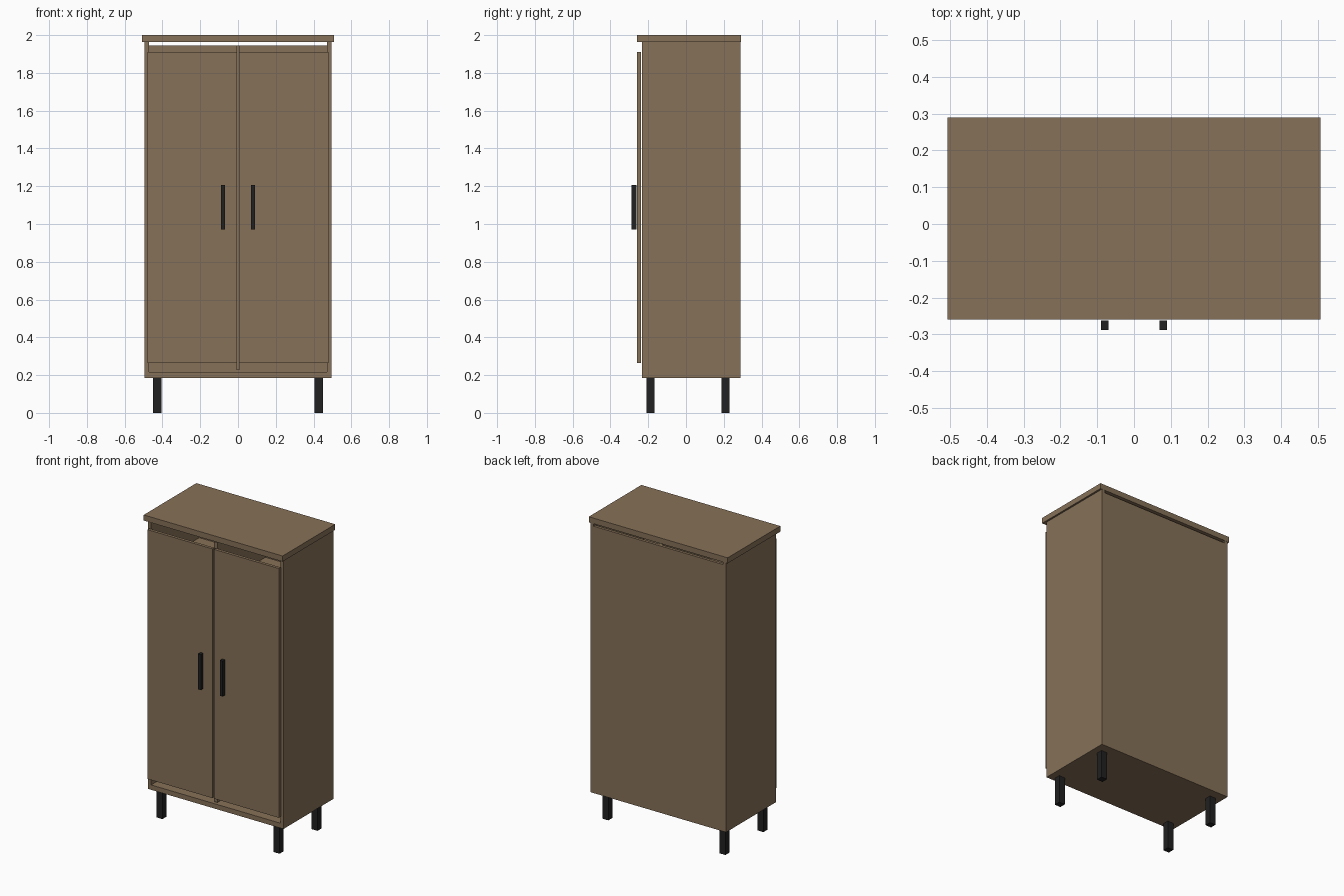
import bpy

cube = bpy.data.objects.get("Cube")
if cube:
    bpy.data.objects.remove(cube, do_unlink=True)


def make_material(name, rgb):
    mat = bpy.data.materials.new(name)
    mat.use_nodes = True
    mat.diffuse_color = (*rgb, 1)
    bsdf = next(n for n in mat.node_tree.nodes if n.type == 'BSDF_PRINCIPLED')
    bsdf.inputs["Base Color"].default_value = (*rgb, 1)
    bsdf.inputs["Roughness"].default_value = 0.7
    return mat


wood = make_material("brown wood", (0.24, 0.165, 0.096))
black = make_material("black metal", (0.015, 0.015, 0.015))


def box(name, x, y, z, mat):
    """Flat-sided box between the given (min, max) limits on each axis."""
    spans = [(min(s), max(s)) for s in (x, y, z)]
    bpy.ops.mesh.primitive_cube_add(size=1, location=[(a + b) / 2 for a, b in spans])
    obj = bpy.context.object
    obj.name = name
    obj.scale = [b - a for a, b in spans]
    bpy.ops.object.transform_apply(location=False, rotation=False, scale=True)
    obj.data.materials.append(mat)
    return obj


# Overall limits
OUT, INN = 0.495, 0.472          # outer and inner faces of the side panels
FRONT, BACK = -0.232, 0.289
BASE, FLOOR, TOP = 0.185, 0.217, 1.963
BACK_IN = 0.27                   # inner face of the back panel

# Carcass
box("top_panel", (-0.507, 0.507), (-0.259, 0.29), (TOP, 2), wood)
box("bottom_panel", (-INN, INN), (FRONT, BACK), (BASE, FLOOR), wood)
box("back_panel", (-INN, INN), (BACK_IN, BACK), (FLOOR, 1.946), wood)
box("center_divider", (-0.011, 0.011), (FRONT, BACK_IN), (0.23, 1.944), wood)

# Mirrored parts: side panels, doors, handles, shelves and legs
for side, s in (("left", 1), ("right", -1)):
    box(f"{side}_side_panel", (s * INN, s * OUT), (FRONT, BACK), (BASE, TOP), wood)
    box(f"{side}_door", (s * 0.006, s * 0.48), (-0.259, -0.239), (0.265, 1.91), wood)
    box(f"{side}_handle", (s * 0.07, s * 0.09), (-0.288, -0.263), (0.972, 1.206), black)
    for i in range(1, 5):
        z = FLOOR + 0.36 * i
        box(f"{side}_shelf_{i}", (s * 0.011, s * INN), (FRONT + 0.02, BACK_IN),
            (z - 0.02, z), wood)
    for end, y in (("front", -0.187), ("back", 0.209)):
        box(f"{side}_{end}_leg", (s * 0.406, s * 0.449), (y - 0.021, y + 0.021),
            (0, BASE), black)
